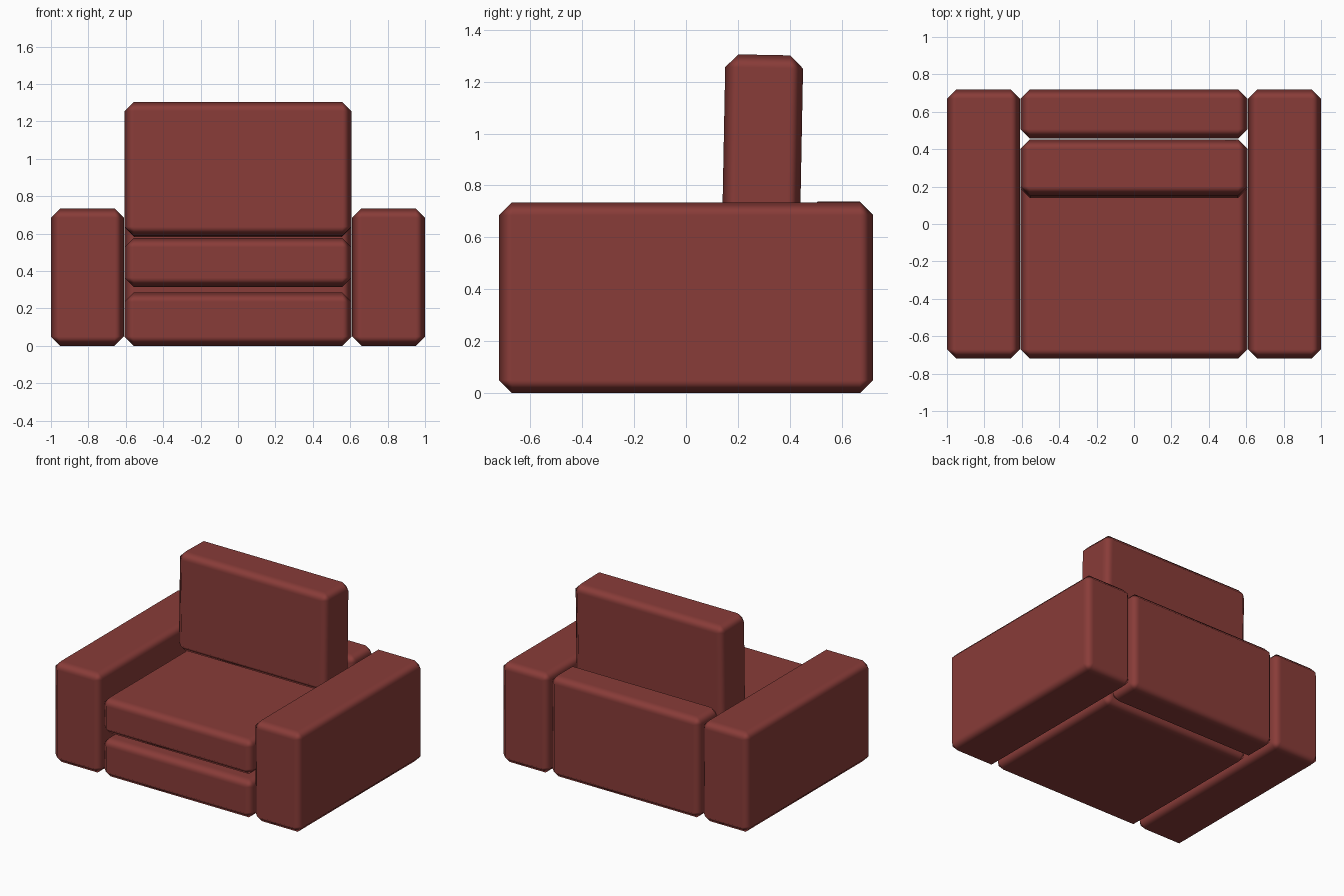
import bpy
from math import radians

if "Cube" in bpy.data.objects:
    bpy.data.objects.remove(bpy.data.objects["Cube"])

fabric = bpy.data.materials.new("red_fabric")
fabric.diffuse_color = (0.25, 0.045, 0.04, 1)
fabric.use_nodes = True
fabric.node_tree.nodes["Principled BSDF"].inputs["Base Color"].default_value = fabric.diffuse_color


def cushion(name, lo, hi, tilt=0.0):
    """Chamfered, softly shaded block spanning the corners lo..hi."""
    centre = [(a + b) / 2 for a, b in zip(lo, hi)]
    bpy.ops.mesh.primitive_cube_add(size=1, location=centre)
    ob = bpy.context.object
    ob.name = name
    ob.scale = [b - a for a, b in zip(lo, hi)]
    bpy.ops.object.transform_apply(location=False, rotation=False, scale=True)
    ob.rotation_euler.x = radians(tilt)
    bevel = ob.modifiers.new("chamfer", 'BEVEL')
    bevel.width = 0.05
    bevel.segments = 1
    bevel.harden_normals = True
    bpy.ops.object.shade_smooth()
    ob.data.materials.append(fabric)
    return ob


# Arms on both sides
cushion("right_arm", (0.61, -0.72, 0), (1.0, 0.72, 0.735))
cushion("left_arm", (-1.0, -0.72, 0), (-0.61, 0.72, 0.735))

# Base, seat cushion and rear panel between the arms
cushion("base", (-0.607, -0.72, 0), (0.607, 0.45, 0.285))
cushion("seat_cushion", (-0.607, -0.72, 0.315), (0.607, 0.45, 0.577))
cushion("rear_panel", (-0.607, 0.458, 0), (0.607, 0.72, 0.738))

# Back cushion, leaning slightly backwards
cushion("back_cushion", (-0.607, 0.145, 0.585), (0.607, 0.445, 1.303), tilt=-1.1)
